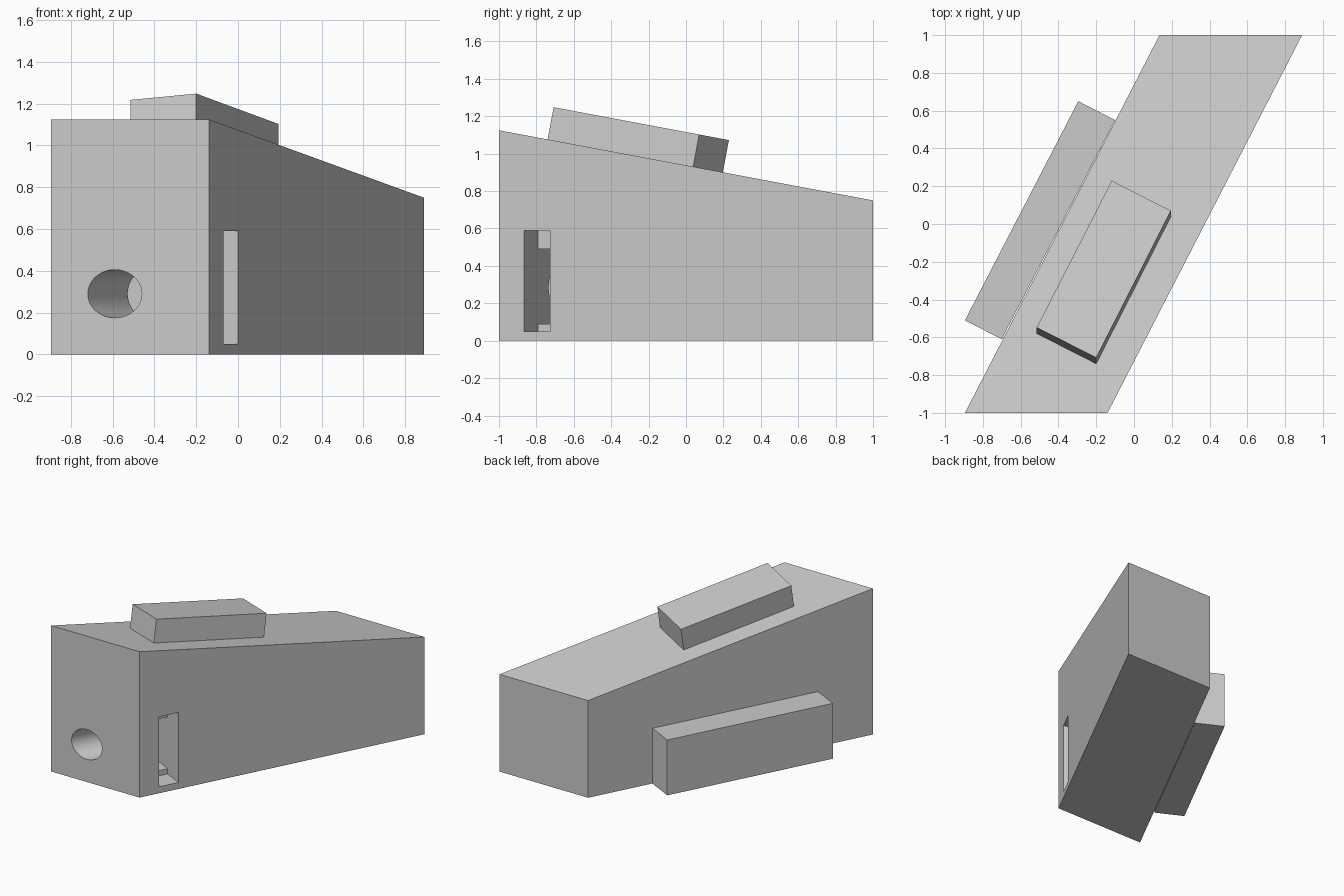
import bpy, bmesh, math
from mathutils import Vector

if "Cube" in bpy.data.objects:
    bpy.data.objects.remove(bpy.data.objects["Cube"])

grey = bpy.data.materials.new("plain grey")
grey.use_nodes = True
grey.diffuse_color = (0.6, 0.6, 0.6, 1)
grey.node_tree.nodes["Principled BSDF"].inputs["Base Color"].default_value = (0.6, 0.6, 0.6, 1)

# Slanted frame: along the body, and inward from its +x side
CORNER = Vector((-0.14, -1, 0))
ALONG = Vector((1.03, 2, 0)).normalized()
INWARD = Vector((-ALONG.y, ALONG.x, 0))
SLOPE = -0.1875


def local(s, d, z):
    return CORNER + ALONG * s + INWARD * d + Vector((0, 0, z))


def prism(name, outline, sweep):
    """Sweep a flat outline along a vector into a closed solid."""
    bm = bmesh.new()
    face = bm.faces.new([bm.verts.new(p) for p in outline])
    moved = bmesh.ops.extrude_face_region(bm, geom=[face], use_keep_orig=True)["geom"]
    for v in moved:
        if isinstance(v, bmesh.types.BMVert):
            v.co += sweep
    bmesh.ops.recalc_face_normals(bm, faces=bm.faces)
    mesh = bpy.data.meshes.new(name)
    bm.to_mesh(mesh)
    bm.free()
    obj = bpy.data.objects.new(name, mesh)
    obj.data.materials.append(grey)
    bpy.context.collection.objects.link(obj)
    return obj


def cut(target, cutter):
    cutter.hide_render = True
    mod = target.modifiers.new("cut", 'BOOLEAN')
    mod.operation, mod.solver, mod.object = 'DIFFERENCE', 'EXACT', cutter
    bpy.context.view_layer.objects.active = target
    bpy.ops.object.modifier_apply(modifier=mod.name)
    bpy.data.objects.remove(cutter)


# Sheared body with sloping top
body = prism("body", [(-0.895, -1, 0), (0.135, 1, 0), (0.135, 1, 0.75), (-0.895, -1, 1.125)],
             Vector((0.755, 0, 0)))

# Stepped side slot: wide mouth, narrower deep pocket
step = [(-0.05, 0.05), (0.16, 0.05), (0.16, 0.09), (0.6, 0.09),
        (0.6, 0.49), (0.16, 0.49), (0.16, 0.59), (-0.05, 0.59)]
cut(body, prism("slot_cutter", [local(0.152, d, z) for d, z in step], ALONG * 0.155))

# Round hole from the front into the pocket
ring = [i * math.tau / 64 for i in range(64)]
cut(body, prism("hole_cutter",
                [local(-0.4, 0.4 + 0.115 * math.cos(t), 0.29 + 0.115 * math.sin(t)) for t in ring],
                ALONG * 0.62))

# Raised block, square to the sloping top
base = [(-0.515, -0.58), (-0.2, -0.74), (0.195, 0.038), (-0.118, 0.197)]
prism("top_block", [(x, y, 1.125 + SLOPE * (y + 1)) for x, y in base],
      Vector((0, -SLOPE, 1)).normalized() * 0.175)

# Low block along the -x side
prism("side_block", [(-0.895, -0.51, 0), (-0.70, -0.61, 0), (-0.10, 0.55, 0), (-0.295, 0.65, 0)],
      Vector((0, 0, 0.427)))

# Smooth the hole wall only
bpy.ops.object.select_all(action='DESELECT')
body.select_set(True)
bpy.context.view_layer.objects.active = body
bpy.ops.object.shade_smooth_by_angle(angle=math.radians(30))
